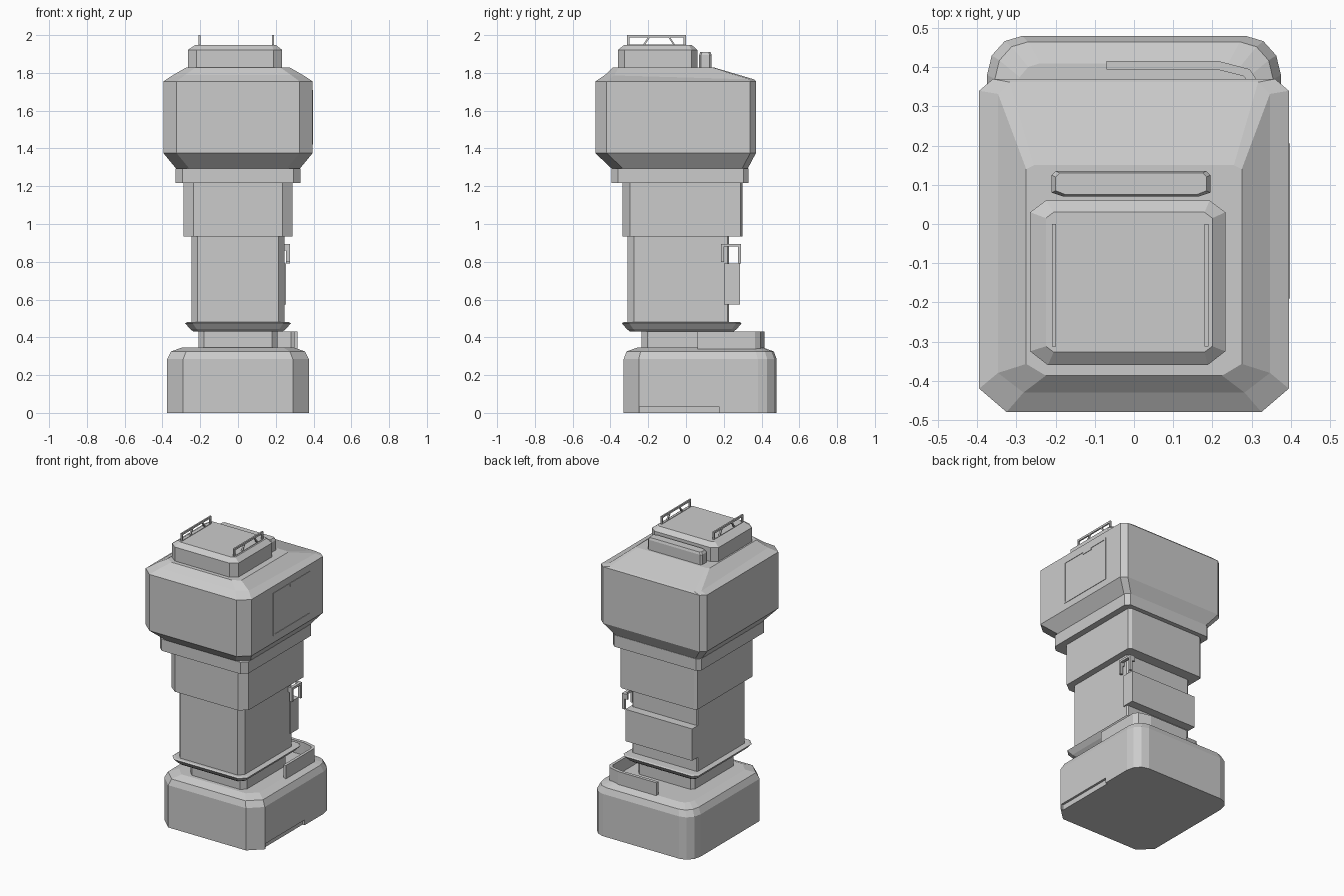
import bpy, bmesh, math

grey = bpy.data.materials.new("plain_grey")
grey.diffuse_color = (0.6, 0.6, 0.6, 1)


def finish(name, bm):
    bmesh.ops.recalc_face_normals(bm, faces=bm.faces)
    me = bpy.data.meshes.new(name)
    bm.to_mesh(me)
    bm.free()
    me.materials.append(grey)
    ob = bpy.data.objects.new(name, me)
    bpy.context.collection.objects.link(ob)
    return ob


def ring(x0, x1, y0, y1, front, back, seg=1):
    """Rectangle outline with chamfered front corners and chamfered/rounded back corners."""
    pts = []
    corners = [(1, -1, -90, front, 1), (1, 1, 0, back, seg),
               (-1, 1, 90, back, seg), (-1, -1, 180, front, 1)]
    for sx, sy, a0, (cx, cy), n in corners:
        mx = (x1 if sx > 0 else x0) - sx * cx
        my = (y1 if sy > 0 else y0) - sy * cy
        for i in range(n + 1):
            a = math.radians(a0 + 90 * i / n)
            pts.append((mx + cx * math.cos(a), my + cy * math.sin(a)))
    return pts


def loft(name, levels):
    """levels: (z or (z front, z back), outline)"""
    bm = bmesh.new()
    rows = []
    for z, pts in levels:
        zf, zb = z if isinstance(z, tuple) else (z, z)
        ys = [p[1] for p in pts]
        lo, hi = min(ys), max(ys)
        rows.append([bm.verts.new((x, y, zf + (zb - zf) * (y - lo) / (hi - lo)))
                     for x, y in pts])
    n = len(rows[0])
    for a, b in zip(rows, rows[1:]):
        for i in range(n):
            j = (i + 1) % n
            bm.faces.new((a[i], a[j], b[j], b[i]))
    bm.faces.new(rows[0][::-1])
    bm.faces.new(rows[-1])
    return finish(name, bm)


def sym(hx, y0, y1, front, back, seg=1):
    return ring(-hx, hx, y0, y1, front, back, seg)


def add_box(bm, x0, x1, y0, y1, z0, z1):
    vs = bmesh.ops.create_cube(bm, size=1)["verts"]
    for v in vs:
        v.co = ((x0 + x1) / 2 + v.co.x * (x1 - x0),
                (y0 + y1) / 2 + v.co.y * (y1 - y0),
                (z0 + z1) / 2 + v.co.z * (z1 - z0))


def boxes(name, dims):
    bm = bmesh.new()
    for d in dims:
        add_box(bm, *d)
    return finish(name, bm)


# Base block with rounded back corners and bevelled top
base = loft("base", [
    (0.00, sym(0.375, -0.33, 0.48, (0.085, 0.08), (0.09, 0.10), 3)),
    (0.285, sym(0.375, -0.33, 0.48, (0.085, 0.08), (0.09, 0.10), 3)),
    (0.325, sym(0.355, -0.315, 0.465, (0.08, 0.075), (0.085, 0.095), 3)),
    (0.345, sym(0.30, -0.26, 0.41, (0.06, 0.06), (0.06, 0.07), 3)),
])

# Shallow slot along the bottom of the right side
cutter = boxes("slot_cutter", [(0.36, 0.40, -0.245, 0.175, -0.02, 0.035)])
cutter.hide_render = True
cut = base.modifiers.new("slot", 'BOOLEAN')
cut.operation = 'DIFFERENCE'
cut.object = cutter
bpy.context.view_layer.objects.active = base
bpy.ops.object.modifier_apply(modifier="slot")
bpy.data.objects.remove(cutter)

# Neck between base and body
neck = sym(0.21, -0.235, 0.225, (0.03, 0.03), (0.02, 0.02))
loft("neck", [(0.33, neck), (0.44, neck)])

# Flange tray
loft("flange", [
    (0.43, sym(0.235, -0.295, 0.25, (0.03, 0.03), (0.02, 0.02))),
    (0.445, sym(0.255, -0.315, 0.27, (0.035, 0.035), (0.025, 0.025))),
    (0.475, sym(0.28, -0.34, 0.295, (0.04, 0.04), (0.03, 0.03))),
    (0.48, sym(0.27, -0.33, 0.285, (0.04, 0.04), (0.03, 0.03))),
])

# Lower body, back box, upper body
body = sym(0.245, -0.31, 0.228, (0.03, 0.035), (0.008, 0.008))
loft("lower_body", [(0.47, body), (0.94, body)])
boxes("back_box", [(-0.245, 0.253, 0.20, 0.285, 0.575, 0.79)])
upper = sym(0.288, -0.337, 0.30, (0.053, 0.04), (0.02, 0.012))
loft("upper_body", [(0.933, upper), (1.22, upper)])

# Collar under the head
collar = sym(0.33, -0.395, 0.33, (0.035, 0.035), (0.025, 0.025))
loft("collar", [(1.216, collar), (1.295, collar)])

# Head with tapered underside and sloped roof
loft("head", [
    (1.29, sym(0.325, -0.39, 0.325, (0.07, 0.06), (0.03, 0.03))),
    (1.375, sym(0.395, -0.48, 0.37, (0.07, 0.06), (0.035, 0.03))),
    (1.755, sym(0.395, -0.48, 0.37, (0.07, 0.06), (0.035, 0.03))),
    ((1.788, 1.765), sym(0.347, -0.43, 0.362, (0.065, 0.05), (0.03, 0.03))),
    (1.828, sym(0.275, -0.387, 0.15, (0.05, 0.03), (0.02, 0.01))),
])

# Roof hatch
loft("roof_hatch", [
    (1.82, ring(-0.265, 0.233, -0.36, 0.06, (0.045, 0.035), (0.04, 0.03))),
    (1.922, ring(-0.265, 0.233, -0.36, 0.06, (0.045, 0.035), (0.04, 0.03))),
    (1.948, ring(-0.225, 0.20, -0.327, 0.03, (0.02, 0.015), (0.02, 0.015))),
])

# Long housing behind the hatch
loft("roof_housing", [
    (1.80, ring(-0.21, 0.195, 0.07, 0.135, (0.03, 0.01), (0.01, 0.01))),
    (1.895, ring(-0.21, 0.195, 0.07, 0.135, (0.03, 0.01), (0.01, 0.01))),
    (1.91, ring(-0.20, 0.185, 0.075, 0.13, (0.025, 0.01), (0.01, 0.01))),
])


# Roof rails: top bar, foot bar, end posts and two diagonal braces
def roof_rail(name, x):
    bm = bmesh.new()
    a, b = x - 0.005, x + 0.005
    add_box(bm, a, b, -0.313, 0.0, 1.987, 2.0)
    add_box(bm, a, b, -0.313, 0.0, 1.946, 1.951)
    add_box(bm, a, b, -0.313, -0.30, 1.94, 2.0)
    add_box(bm, a, b, -0.013, 0.0, 1.94, 2.0)
    for y_low, y_high in ((-0.225, -0.195), (-0.06, -0.09)):
        w = 0.005
        sect = [(y_low - w, 1.945), (y_low + w, 1.945), (y_high + w, 1.99), (y_high - w, 1.99)]
        l = [bm.verts.new((a, *p)) for p in sect]
        r = [bm.verts.new((b, *p)) for p in sect]
        bm.faces.new(l)
        bm.faces.new(r[::-1])
        for i in range(4):
            j = (i + 1) % 4
            bm.faces.new((l[i], r[i], r[j], l[j]))
    finish(name, bm)


roof_rail("roof_rail_left", -0.204)
roof_rail("roof_rail_right", 0.185)

# Side door: thin frame lines, panel and small latch
y0, y1, z0, z1, t = -0.19, 0.205, 1.42, 1.71, 0.009
boxes("door_frame", [
    (0.39, 0.398, y0, y1, z0, z0 + t), (0.39, 0.398, y0, y1, z1 - t, z1),
    (0.39, 0.398, y0, y0 + t, z0 + t, z1 - t), (0.39, 0.398, y1 - t, y1, z0 + t, z1 - t),
    (0.39, 0.398, -0.01, 0.065, z1 - 0.022, z1 - t),
])

# Hook handle at the right back edge
boxes("hook_handle", [
    (0.255, 0.275, 0.185, 0.20, 0.80, 0.895),
    (0.255, 0.275, 0.275, 0.29, 0.79, 0.895),
    (0.255, 0.275, 0.20, 0.275, 0.88, 0.895),
    (0.235, 0.26, 0.185, 0.20, 0.86, 0.895),
    (0.235, 0.26, 0.275, 0.29, 0.86, 0.895),
])

# Guard wall bending round the right back corner of the base
outer = [(0.315, 0.06), (0.315, 0.365), (0.295, 0.395), (0.215, 0.416), (-0.07, 0.416)]
inner = [(0.296, 0.06), (0.296, 0.355), (0.28, 0.377), (0.213, 0.394), (-0.07, 0.394)]
wall = outer + inner[::-1]
loft("guard_wall", [(0.33, wall), (0.43, wall)])
